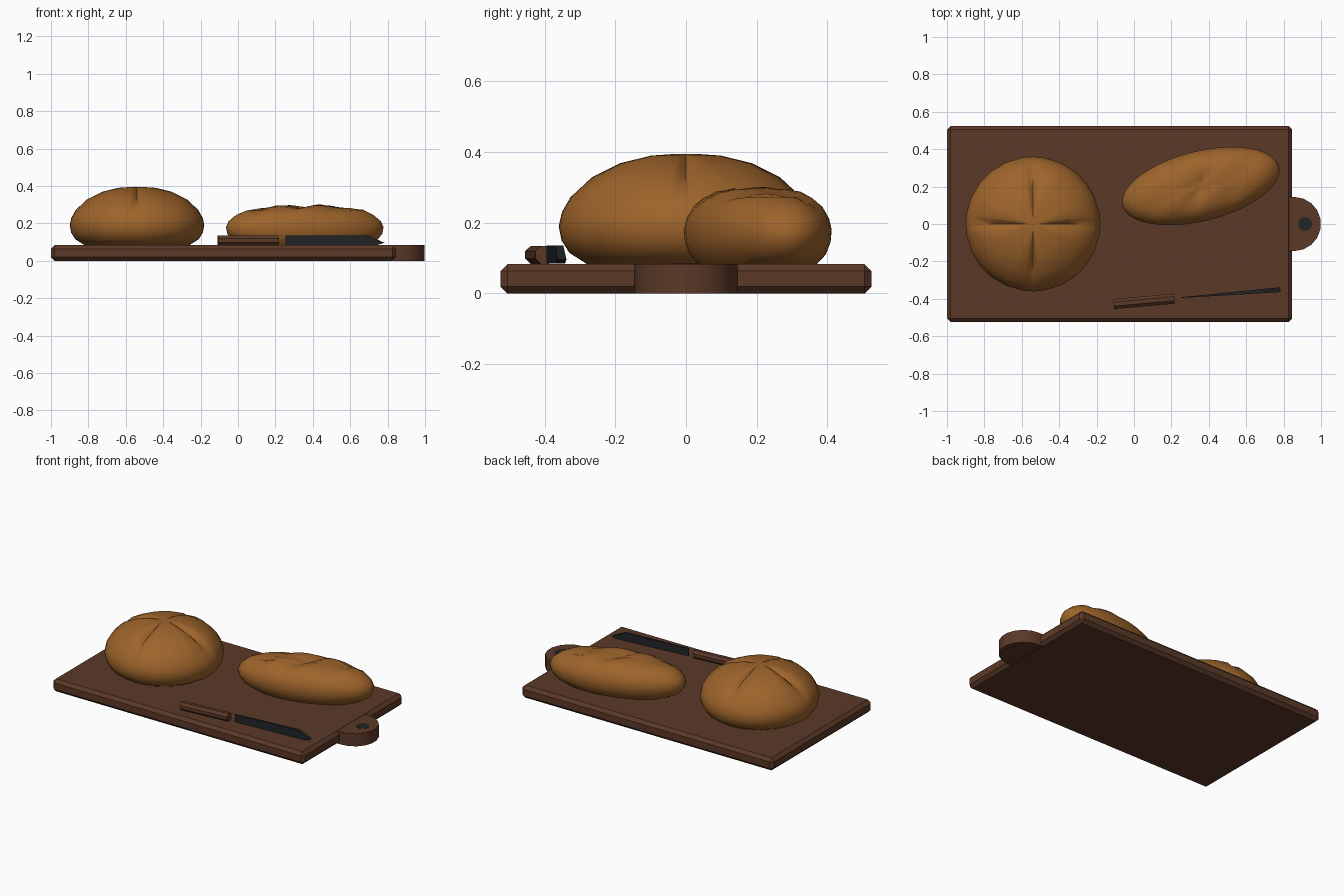
import bpy, bmesh
from math import sin, cos, pi, radians, exp, hypot
from mathutils import Matrix, Vector

cube = bpy.data.objects.get("Cube")
if cube:
    bpy.data.objects.remove(cube, do_unlink=True)

BOARD_TOP = 0.083


def material(name, rgb):
    mat = bpy.data.materials.new(name)
    mat.use_nodes = True
    mat.diffuse_color = (*rgb, 1)
    bsdf = next(n for n in mat.node_tree.nodes if n.type == 'BSDF_PRINCIPLED')
    bsdf.inputs["Base Color"].default_value = (*rgb, 1)
    return mat


WOOD = material("dark wood", (0.105, 0.041, 0.021))
CRUST = material("bread crust", (0.34, 0.127, 0.024))
STEEL = material("black steel", (0.015, 0.017, 0.019))


def finish(bm, name, mat, smooth=None):
    bmesh.ops.recalc_face_normals(bm, faces=bm.faces)
    mesh = bpy.data.meshes.new(name)
    bm.to_mesh(mesh)
    bm.free()
    obj = bpy.data.objects.new(name, mesh)
    bpy.context.collection.objects.link(obj)
    mesh.materials.append(mat)
    if smooth:
        bpy.ops.object.select_all(action='DESELECT')
        obj.select_set(True)
        bpy.context.view_layer.objects.active = obj
        bpy.ops.object.shade_smooth_by_angle(angle=radians(smooth))
    return obj


def prism(name, outline, offset, mat, smooth=None):
    """Extrude a closed outline of 3D points along an offset."""
    bm = bmesh.new()
    face = bm.faces.new([bm.verts.new(p) for p in outline])
    ext = bmesh.ops.extrude_face_region(bm, geom=[face])
    verts = [g for g in ext["geom"] if isinstance(g, bmesh.types.BMVert)]
    bmesh.ops.translate(bm, verts=verts, vec=offset)
    return finish(bm, name, mat, smooth)


def loaf(name, profile, angles, place):
    """Stack rings of (radius, height); place maps each point to its final spot."""
    bm = bmesh.new()
    rings = [[bm.verts.new(place(r * cos(a), r * sin(a), z)) for a in angles]
             for r, z in profile]
    n = len(angles)
    for low, high in zip(rings, rings[1:]):
        for i in range(n):
            j = (i + 1) % n
            bm.faces.new((low[i], low[j], high[j], high[i]))
    bm.faces.new(rings[0])
    tip = bm.verts.new(place(0, 0, profile[-1][1]))
    for i in range(n):
        bm.faces.new((rings[-1][i], rings[-1][(i + 1) % n], tip))
    return finish(bm, name, CRUST, 40)


# Cutting board with chamfered edges
bm = bmesh.new()
bmesh.ops.create_cube(bm, size=1)
bmesh.ops.transform(bm, verts=bm.verts, matrix=Matrix.Translation(
    (-0.0775, 0, BOARD_TOP / 2)) @ Matrix.Diagonal((1.845, 1.05, BOARD_TOP, 1)))
bmesh.ops.bevel(bm, geom=bm.edges[:], offset=0.02, segments=1, affect='EDGES')
finish(bm, "cutting_board", WOOD)

# Rounded hanging tab with its dark hole
tab = [(0.828, -0.145, 0)]
tab += [(0.855 + 0.145 * cos(a), 0.145 * sin(a), 0)
        for a in (pi * (i / 9 - 0.5) for i in range(10))]
tab += [(0.828, 0.145, 0)]
prism("hanging_tab", tab, (0, 0, BOARD_TOP), WOOD, 35)
hole = [(0.915 + 0.038 * cos(i * pi / 6), 0.038 * sin(i * pi / 6), BOARD_TOP - 0.002)
        for i in range(12)]
prism("tab_hole", hole, (0, 0, 0.004), STEEL)

# Round loaf scored with a cross
quarter = (-9, -5, 0, 5, 9, 24, 38, 52, 66)
round_angles = [radians(q * 90 + a) for q in range(4) for a in quarter]
round_profile = [(0.28, 0.083), (0.33, 0.115), (0.352, 0.15), (0.36, 0.19),
                 (0.351, 0.23), (0.325, 0.275), (0.27, 0.328), (0.19, 0.368),
                 (0.1, 0.39), (0.04, 0.394)]


def round_place(x, y, z):
    r = hypot(x, y)
    across = min(abs(x), abs(y)) / max(r, 0.001)
    score = max(0, 1 - across / 0.15) if 0.05 < r < 0.31 and z > 0.25 else 0
    return (x - 0.54, y, z - 0.028 * score * min(1, r / 0.15))


loaf("round_loaf", round_profile, round_angles, round_place)

# Long loaf with slanted slashes, turned on the board
long_profile = [(0.8, 0.083), (0.92, 0.11), (0.985, 0.145), (1, 0.18), (0.965, 0.212),
                (0.87, 0.245), (0.74, 0.268), (0.58, 0.285), (0.4, 0.292), (0.2, 0.295)]
turn = Matrix.Rotation(radians(14), 3, 'Z')


def long_place(x, y, z):
    if z > 0.235:
        for mid in (-0.5, 0.0, 0.5):
            d = x - mid - y * 0.3
            z -= 0.022 * exp(-(d / 0.09) ** 2) * max(0, 1 - abs(y) / 0.9)
            z += 0.006 * exp(-((d - 0.2) / 0.1) ** 2) * max(0, 1 - abs(y))
    return turn @ Vector((x * 0.432, y * 0.187, z)) + Vector((0.357, 0.203, 0))


loaf("long_loaf", long_profile, [i * pi / 20 for i in range(40)], long_place)

# Knife: faceted wooden grip
start, end = Vector((-0.108, -0.428, 0.109)), Vector((0.216, -0.399, 0.109))
along = (end - start).normalized()
side = Vector((-along.y, along.x, 0))
grip = [start + side * (0.029 * cos(a)) + Vector((0, 0, 0.028 * sin(a)))
        for a in (pi / 8 + i * pi / 4 for i in range(8))]
prism("knife_grip", grip, end - start, WOOD)

# Knife: blade standing on its edge, widening towards the clipped point
heel, point = Vector((0.255, -0.393, 0)), Vector((0.782, -0.351, 0))
bm = bmesh.new()
faces = []
for s in (-1, 1):
    ring = []
    for t, z in ((0, 0.085), (0.93, 0.085), (1, 0.096), (0.83, 0.136), (0, 0.136)):
        p = heel.lerp(point, t) + side * s * (0.002 + 0.011 * t)
        ring.append(bm.verts.new((p.x, p.y, z)))
    bm.faces.new(ring)
    faces.append(ring)
for i in range(5):
    j = (i + 1) % 5
    bm.faces.new((faces[0][i], faces[0][j], faces[1][j], faces[1][i]))
finish(bm, "knife_blade", STEEL)
